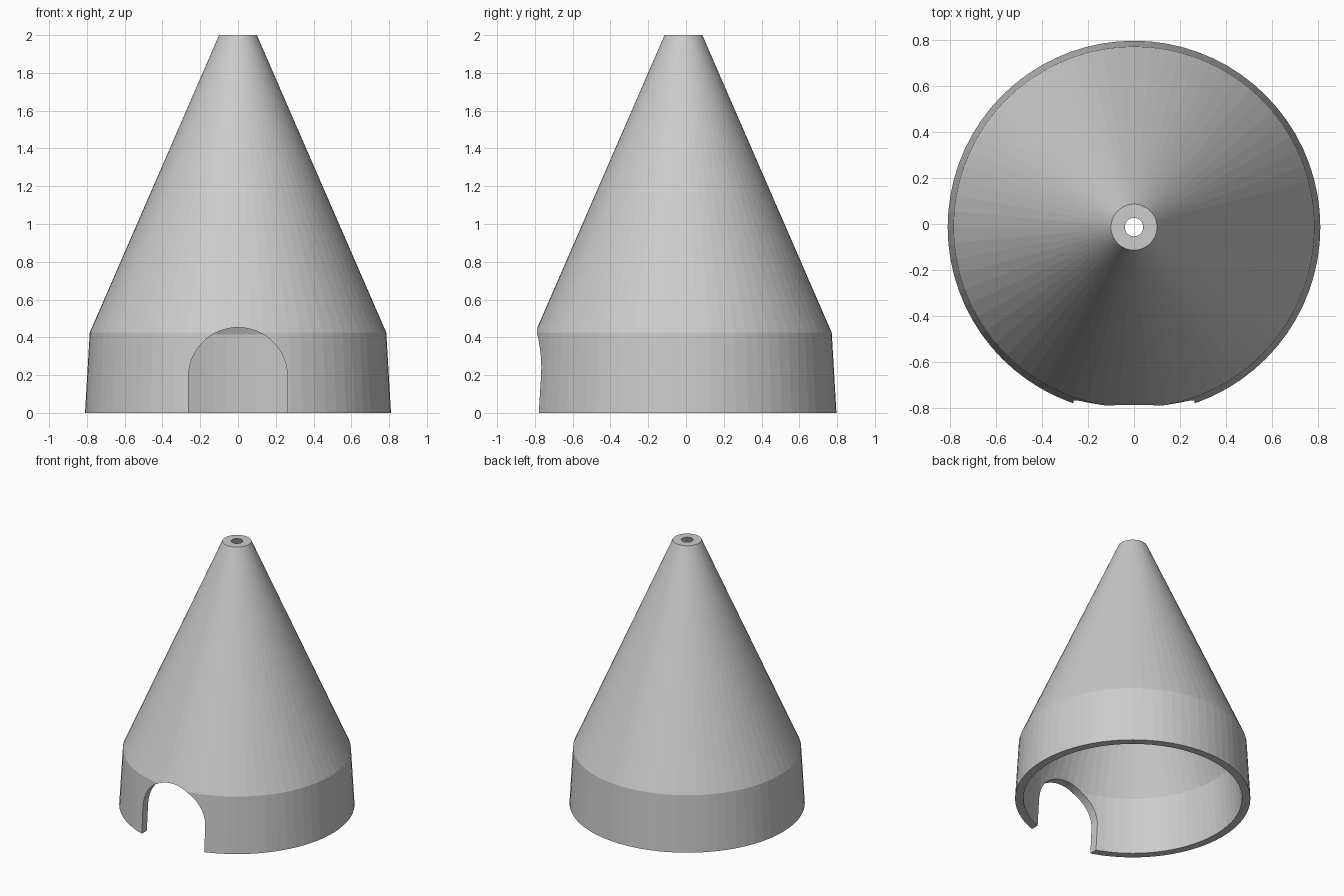
import bpy, bmesh, math
from mathutils import Matrix, Vector

cube = bpy.data.objects.get("Cube")
if cube:
    bpy.data.objects.remove(cube, do_unlink=True)

AXIS_Y = -0.0135
SIDES = 72

grey = bpy.data.materials.new("light_grey")
grey.use_nodes = True
grey.diffuse_color = (0.6, 0.6, 0.6, 1)
grey.node_tree.nodes["Principled BSDF"].inputs["Base Color"].default_value = (0.6, 0.6, 0.6, 1)


def make_object(name, bm):
    bmesh.ops.recalc_face_normals(bm, faces=bm.faces)
    mesh = bpy.data.meshes.new(name)
    bm.to_mesh(mesh)
    bm.free()
    mesh.materials.append(grey)
    obj = bpy.data.objects.new(name, mesh)
    bpy.context.collection.objects.link(obj)
    return obj


# Hollow cone on a slightly tapered skirt: closed wall profile (radius, height)
wall = [(0.81, 0), (0.785, 0.425), (0.1, 2), (0.04, 2), (0.725, 0.415), (0.753, 0)]
bm = bmesh.new()
rings = [[bm.verts.new((r * math.cos(a), AXIS_Y + r * math.sin(a), z))
          for a in (math.tau * i / SIDES for i in range(SIDES))] for r, z in wall]
for k, ring in enumerate(rings):
    above = rings[(k + 1) % len(rings)]
    for i in range(SIDES):
        j = (i + 1) % SIDES
        bm.faces.new((ring[i], ring[j], above[j], above[i]))
shell = make_object("cone_shell", bm)

# Arched doorway cutter, pushed through the front wall only
HALF, SPRING, STEPS = 0.262, 0.19, 32
outline = [(HALF, -0.1)]
outline += [(HALF * math.cos(math.pi * i / STEPS), SPRING + HALF * math.sin(math.pi * i / STEPS))
            for i in range(STEPS + 1)]
outline.append((-HALF, -0.1))
bm = bmesh.new()
face = bm.faces.new([bm.verts.new((x, -1, z)) for x, z in outline])
pushed = bmesh.ops.extrude_face_region(bm, geom=[face])
bmesh.ops.translate(bm, vec=Vector((0, 0.7, 0)),
                    verts=[g for g in pushed["geom"] if isinstance(g, bmesh.types.BMVert)])
cutter = make_object("doorway_cutter", bm)
cutter.hide_render = True

# Cut the doorway and apply, so the cutter can go
cut = shell.modifiers.new("doorway", 'BOOLEAN')
cut.operation = 'DIFFERENCE'
cut.solver = 'EXACT'
cut.object = cutter
bpy.context.view_layer.objects.active = shell
shell.select_set(True)
bpy.ops.object.modifier_apply(modifier=cut.name)
bpy.data.objects.remove(cutter, do_unlink=True)
